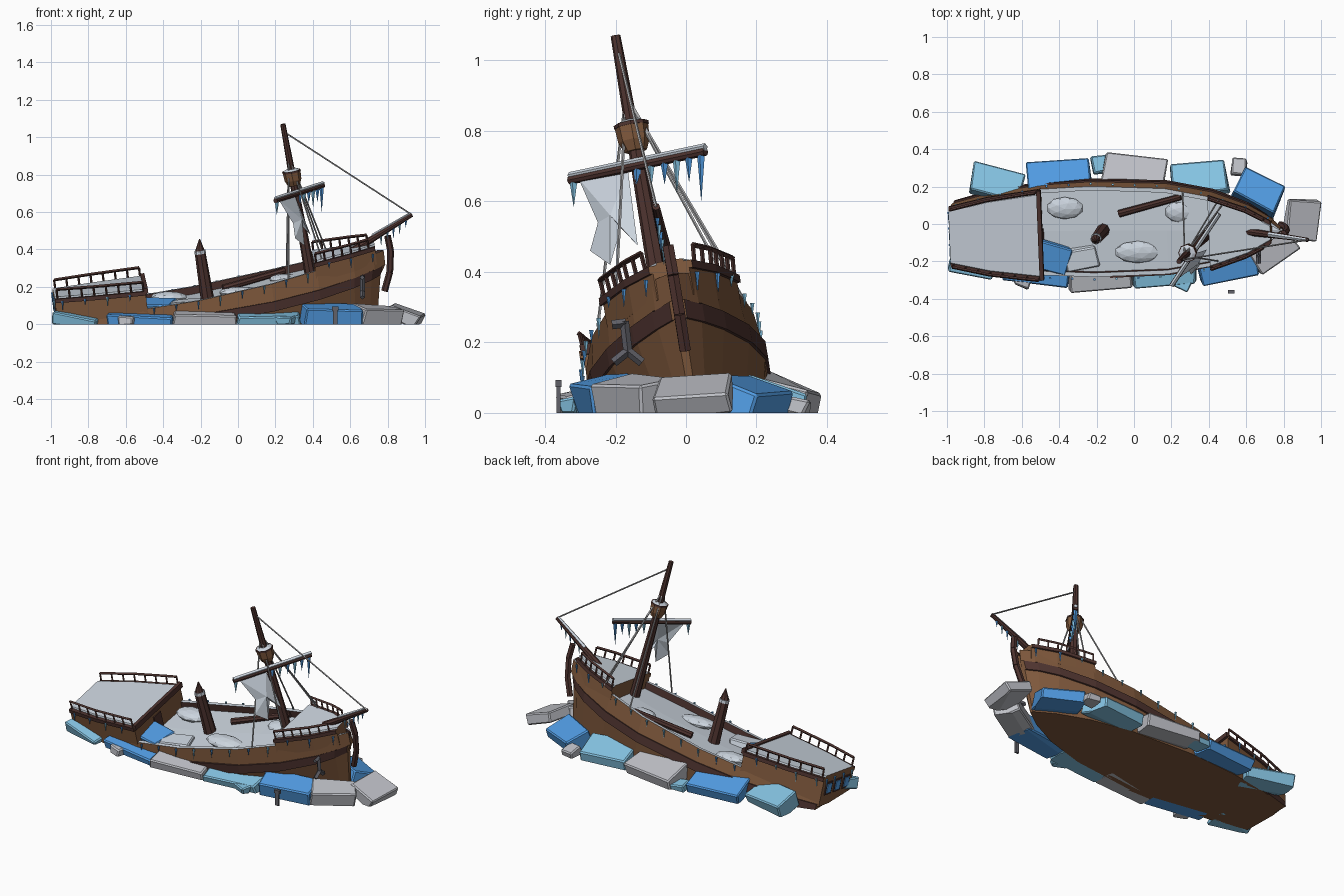
import bpy, bmesh, math, random
from mathutils import Vector, Matrix

if "Cube" in bpy.data.objects:
    bpy.data.objects.remove(bpy.data.objects["Cube"])

random.seed(4)


def mat(name, r, g, b):
    m = bpy.data.materials.new(name)
    m.diffuse_color = (r, g, b, 1)
    m.use_nodes = True
    m.node_tree.nodes["Principled BSDF"].inputs["Base Color"].default_value = m.diffuse_color
    return m


BROWN = mat("plank brown", .215, .10, .046)
DARK = mat("dark timber", .075, .033, .028)
SNOW = mat("snow", .60, .66, .73)
LIGHT = mat("light ice", .24, .56, .78)
BLUE = mat("blue ice", .085, .34, .78)
GREY = mat("grey ice", .52, .53, .57)
IRON = mat("iron", .12, .12, .14)
ROPE = mat("rope", .42, .42, .43)
MATS = [BROWN, DARK, SNOW, LIGHT, BLUE, GREY, IRON, ROPE]

# Listing, bow-up placement of the whole ship
SHIP = (Matrix.Translation((0, -.003, -.006)) @ Matrix.Rotation(math.radians(2.3), 4, 'Z')
        @ Matrix.Rotation(math.radians(9.5), 4, 'X') @ Matrix.Rotation(math.radians(-7), 4, 'Y'))


def finish(name, bm, local=False, clip=False):
    if local:
        bm.transform(SHIP)
    bmesh.ops.recalc_face_normals(bm, faces=bm.faces[:])
    if clip:
        bmesh.ops.bisect_plane(bm, geom=bm.verts[:] + bm.edges[:] + bm.faces[:],
                               plane_co=(0, 0, 0), plane_no=(0, 0, 1), clear_inner=True)
        rim = [e for e in bm.edges if e.is_boundary]
        if rim:
            bm.faces.ensure_lookup_table()
            m = bm.faces[0].material_index
            for f in bmesh.ops.holes_fill(bm, edges=rim, sides=0)['faces']:
                f.material_index = m
            bmesh.ops.recalc_face_normals(bm, faces=bm.faces[:])
    used = sorted({f.material_index for f in bm.faces})
    for f in bm.faces:
        f.material_index = used.index(f.material_index)
    me = bpy.data.meshes.new(name)
    bm.to_mesh(me)
    bm.free()
    for i in used:
        me.materials.append(MATS[i])
    ob = bpy.data.objects.new(name, me)
    bpy.context.collection.objects.link(ob)
    return ob


def paint(verts, m):
    for f in {f for v in verts for f in v.link_faces}:
        f.material_index = MATS.index(m)


def cone(bm, a, b, r1, r2, m, n=6):
    a, b = Vector(a), Vector(b)
    d = b - a
    mx = Matrix.Translation((a + b) / 2) @ d.to_track_quat('Z', 'Y').to_matrix().to_4x4()
    v = bmesh.ops.create_cone(bm, cap_ends=True, segments=n, radius1=r1, radius2=r2,
                              depth=d.length, matrix=mx)['verts']
    paint(v, m)


def box(bm, c, s, m, rot=None):
    mx = Matrix.Translation(c) @ (rot or Matrix()) @ Matrix.Diagonal((*s, 1))
    v = bmesh.ops.create_cube(bm, size=1, matrix=mx)['verts']
    paint(v, m)
    return v


def interp(table, x):
    for p, q in zip(table, table[1:]):
        if x <= q[0]:
            t = max(0, (x - p[0]) / (q[0] - p[0]))
            return [a + (b - a) * t for a, b in zip(p[1:], q[1:])]
    return table[-1][1:]


def loft(bm, rings, mats, cap):
    # rings: half profiles of (x, y, z) running from lower centre to upper centre
    m = len(mats)
    full = [[bm.verts.new(p) for p in h] + [bm.verts.new((p[0], -p[1], p[2])) for p in h[-2:0:-1]]
            for h in rings]
    for A, B in zip(full, full[1:]):
        for j in range(2 * m):
            k = (j + 1) % (2 * m)
            f = bm.faces.new((A[j], A[k], B[k], B[j]))
            f.material_index = MATS.index(mats[j] if j < m else mats[2 * m - 1 - j])
    for R in (full[0], full[-1]):
        bm.faces.new(R).material_index = MATS.index(cap)


# x, gunwale half width, bottom half width, gunwale z, wale z
HULL = [(-.95, .15, .14, .175, .105), (-.75, .197, .18, .18, .10), (-.5, .232, .205, .187, .10),
        (-.2, .246, .215, .20, .105), (.2, .232, .175, .24, .125), (.45, .187, .12, .275, .15),
        (.65, .118, .055, .295, .178), (.76, .06, .02, .305, .198), (.82, .012, .008, .31, .212)]

# Hull with wale band, bulwark and snowy deck; the stem rakes inward below
rings = []
for x, b, lo, zg, zw in HULL:
    w = b * 1.05
    i = max(b - .022, b * .5)
    dx = -max(0, x - .57) * .42
    rings.append([(x + dx, 0, -.22), (x + dx, lo, -.2), (x + dx * .3, w, zw - .03), (x + dx * .3, w + .009, zw - .03),
                  (x + dx * .15, w + .009, zw + .022), (x, w, zw + .022), (x, b, zg), (x, i, zg),
                  (x, i, zg - .04), (x, 0, zg - .035)])
bm = bmesh.new()
loft(bm, rings, [BROWN, BROWN, DARK, DARK, DARK, BROWN, SNOW, DARK, SNOW], BROWN)
finish("hull", bm, True, True)


# Raised stern and bow decks
def castle(name, xs, top0, top1):
    rings = []
    for x in xs:
        b, _, zg, _ = interp(HULL, x)
        zt = top0 + (top1 - top0) * (x - xs[0]) / (xs[-1] - xs[0])
        b += .004
        rings.append([(x, 0, zg - .06), (x, b, zg - .06), (x, b, zt - .022), (x, b + .01, zt - .022),
                      (x, b + .01, zt), (x, b - .012, zt), (x, b - .016, zt + .008), (x, 0, zt + .008)])
    bm = bmesh.new()
    loft(bm, rings, [BROWN, BROWN, DARK, DARK, DARK, SNOW, SNOW], BROWN)
    finish(name, bm, True, True)


castle("stern_castle", [-.96, -.75, -.475], .288, .285)
castle("forecastle", [.44, .55, .65, .775], .318, .345)


# Railings with posts on both sides
def railing(name, x0, x1, z0, z1, n):
    bm = bmesh.new()
    for s in (-1, 1):
        last = None
        for i in range(n):
            t = i / (n - 1)
            x = x0 + (x1 - x0) * t
            p = Vector((x, s * interp(HULL, x)[0], z0 + (z1 - z0) * t))
            top = p + Vector((0, s * .004, .05))
            cone(bm, p, top, .006, .006, DARK, 4)
            if last:
                cone(bm, last, top, .008, .008, DARK, 4)
            last = top
    finish(name, bm, True)


railing("stern_railing", -.945, -.485, .288, .285, 8)
railing("bow_railing", .45, .74, .318, .34, 7)

# Deck edge beam, door and stern windows
bm = bmesh.new()
box(bm, (-.472, 0, .286), (.022, .485, .03), DARK)
box(bm, (-.473, -.02, .195), (.009, .07, .1), DARK)
finish("bulkhead_trim", bm, True)
bm = bmesh.new()
for y in (-.09, 0, .09):
    box(bm, (-.961, y, .215), (.008, .066, .075), DARK)
    box(bm, (-.965, y, .215), (.008, .046, .055), BLUE)
finish("stern_windows", bm, True)

# Curved stem post
bm = bmesh.new()
stem = [(.85, .385), (.857, .30), (.84, .19), (.80, .09)]
for (xa, za), (xb, zb) in zip(stem, stem[1:]):
    cone(bm, (xa, 0, za), (xb, 0, zb), .018, .018, DARK, 6)
finish("stem_post", bm, True)

# Masts and spars
foot, peak = Vector((.395, -.05, .22)), Vector((.24, -.20, 1.07))
bm = bmesh.new()
cone(bm, foot, peak, .031, .014, DARK, 8)
finish("main_mast", bm)
bm = bmesh.new()
cone(bm, (-.158, -.025, .1), (-.203, -.08, .385), .037, .029, DARK, 8)
cone(bm, (-.2015, -.078, .378), (-.204, -.081, .395), .031, .030, SNOW, 8)
cone(bm, (-.203, -.08, .385), (-.205, -.09, .455), .029, .003, DARK, 8)
finish("broken_mast", bm)
bm = bmesh.new()
cone(bm, (-.08, .055, .192), (.25, .145, .287), .02, .017, DARK, 8)
finish("fallen_spar", bm)
bow_tip = Vector((.93, -.085, .585))
bm = bmesh.new()
cone(bm, (.60, -.04, .385), bow_tip, .021, .011, DARK, 8)
cone(bm, (.72, -.055, .472), bow_tip + Vector((-.01, 0, .006)), .012, .008, SNOW, 5)
finish("bowsprit", bm)
ya, yb = Vector((.20, -.33, .66)), Vector((.455, .055, .742))
bm = bmesh.new()
cone(bm, ya, yb, .013, .013, DARK, 8)
up = Vector((0, 0, .012))
cone(bm, ya + up, yb + up, .0115, .0115, SNOW, 5)
finish("yard", bm)

# Lookout basket with snow
axis = (peak - foot).normalized()
c = foot.lerp(peak, .615)
bm = bmesh.new()
cone(bm, c, c + axis * .03, .032, .045, BROWN, 8)
cone(bm, c + axis * .03, c + axis * .074, .045, .048, BROWN, 8)
cone(bm, c + axis * .072, c + axis * .082, .050, .050, DARK, 8)
cone(bm, c + axis * .082, c + axis * .09, .045, .03, SNOW, 8)
finish("lookout_basket", bm)

# Torn sail
outline = [(-.305, .665), (-.25, .54), (-.272, .46), (-.215, .42), (-.185, .525), (-.137, .475), (-.165, .69)]
bm = bmesh.new()
vs = [bm.verts.new((.2 + (y + .33) * .66 + .32 * (.67 - z), y, z)) for y, z in outline]
hub = bm.verts.new((.342, -.215, .56))
for i in range(7):
    bm.faces.new((vs[i], vs[(i + 1) % 7], hub))
bmesh.ops.solidify(bm, geom=bm.faces[:], thickness=.005)
for f in bm.faces:
    f.material_index = 2
finish("torn_sail", bm)

# Rigging
high = foot.lerp(peak, .8)
bm = bmesh.new()
cone(bm, foot.lerp(peak, .95), bow_tip, .0045, .0045, ROPE, 5)
for end in ((.27, -.25, .245), (.26, .17, .31), (.47, .10, .40), (.455, .135, .385), (.46, -.2, .31)):
    cone(bm, high, end, .0045, .0045, ROPE, 5)
finish("rigging", bm)

# Icicles on yard, bowsprit and rails
bm = bmesh.new()


def icicle(p, length, r=.007):
    p = Vector(p)
    cone(bm, p - Vector((0, 0, length)), p, .0005, r, random.choice((LIGHT, BLUE)), 5)


for t in (.03, .5, .6, .7, .79, .88, .97):
    icicle(ya.lerp(yb, t) - up * .6, .13 if t > .9 else random.uniform(.06, .1), .012)
for t in (.5, .6, .7, .8, .9):
    icicle(Vector((.6, -.04, .385)).lerp(bow_tip, t) - up, random.uniform(.03, .06))
for s in (-1, 1):
    for x in [-.92 + .12 * i for i in range(15)]:
        b, _, zg, _ = interp(HULL, x)
        z = .275 if x < -.48 else .31 if x > .44 else zg
        p = SHIP @ Vector((x, s * (b + .014), z))
        icicle(p, min(p.z - .005, random.uniform(.03, .065)))
for y in (-.13, -.045, .045, .13):
    icicle(SHIP @ Vector((-.963, y, .275)), .05)
finish("icicles", bm)

# Snow drifts on deck
for i, (x, y, z, r) in enumerate([(-.37, .085, .145, .1), (.25, .065, .24, .085), (.02, -.15, .17, .125)]):
    bm = bmesh.new()
    mx = Matrix.Translation((x, y, z)) @ Matrix.Rotation(.16, 4, 'X') @ Matrix.Diagonal((r, .06, .03, 1))
    paint(bmesh.ops.create_icosphere(bm, subdivisions=2, radius=1, matrix=mx)['verts'], SNOW)
    finish("snow_drift_%d" % i, bm)

# Anchor on the bow and iron post in the ice
bm = bmesh.new()
crown = Vector((.665, -.165, .175))
cone(bm, (.665, -.175, .26), crown, .013, .013, IRON, 4)
for s in (-1, 1):
    cone(bm, crown, crown + Vector((0, s * .04, -.032)), .013, .013, IRON, 4)
cone(bm, (.665, -.21, .25), (.665, -.17, .255), .013, .013, IRON, 4)
finish("anchor", bm)
bm = bmesh.new()
box(bm, (.52, -.362, .04), (.022, .012, .08), IRON)
box(bm, (.52, -.362, .084), (.034, .018, .02), IRON)
finish("iron_post", bm)


# Ice slabs leaning outward from the hull
def slab(name, m, x, y, z, size, yaw, tilt, pitch=0):
    bm = bmesh.new()
    rot = Matrix()
    for a, k in ((yaw, 'Z'), (tilt, 'X'), (pitch, 'Y')):
        rot = rot @ Matrix.Rotation(math.radians(a), 4, k)
    for v in box(bm, (x, y, z), size, m, rot):
        v.co += Vector((random.uniform(-.012, .012), random.uniform(-.01, .01), random.uniform(-.008, .008)))
    bmesh.ops.bevel(bm, geom=bm.edges[:], offset=.007, segments=1, affect='EDGES')
    for f in bm.faces:
        f.material_index = MATS.index(m)
    finish(name, bm, clip=True)


# big slabs per colour: x, y, length, yaw
BIG = {LIGHT: [(-.735, .215, .28, -14), (.35, .24, .29, 8), (.16, -.25, .34, 4), (-.87, -.195, .24, -12)],
       BLUE: [(-.40, .25, .33, 6), (.665, .17, .25, -28), (.50, -.22, .31, 10), (-.52, -.245, .36, -8)],
       GREY: [(0, .275, .32, -9), (.74, -.14, .25, 33), (-.18, -.275, .34, 5)]}
for m, group in BIG.items():
    for i, (x, y, l, yaw) in enumerate(group):
        far = y > 0
        h = .095 if far else .065 if x < .4 else .10
        slab("%s_slab_%d" % (m.name.replace(" ", "_"), i), m, x, y, h * .42,
             (l, .17 if far else .145, h), yaw, -18 if far else 14, 9 if x < -.8 else 1)
slab("bow_slab", GREY, .895, .02, .05, (.17, .22, .065), -8, 4, 24)
for i, (x, y, m) in enumerate([(-.18, .315, LIGHT), (.56, .30, GREY), (-.60, -.31, GREY), (.25, -.32, LIGHT)]):
    slab("small_ice_%d" % i, m, x, y, .018, (.09, .09 if y > 0 else .055, .045), random.uniform(-30, 20), -10 if y > 0 else 5)
# Ice and snow pushed through the broken side
slab("deck_ice", BLUE, -.44, -.175, .095, (.18, .15, .06), -14, 14, 3)
slab("deck_snow_pile", SNOW, -.28, -.18, .10, (.16, .11, .045), 14, 11, -4)
